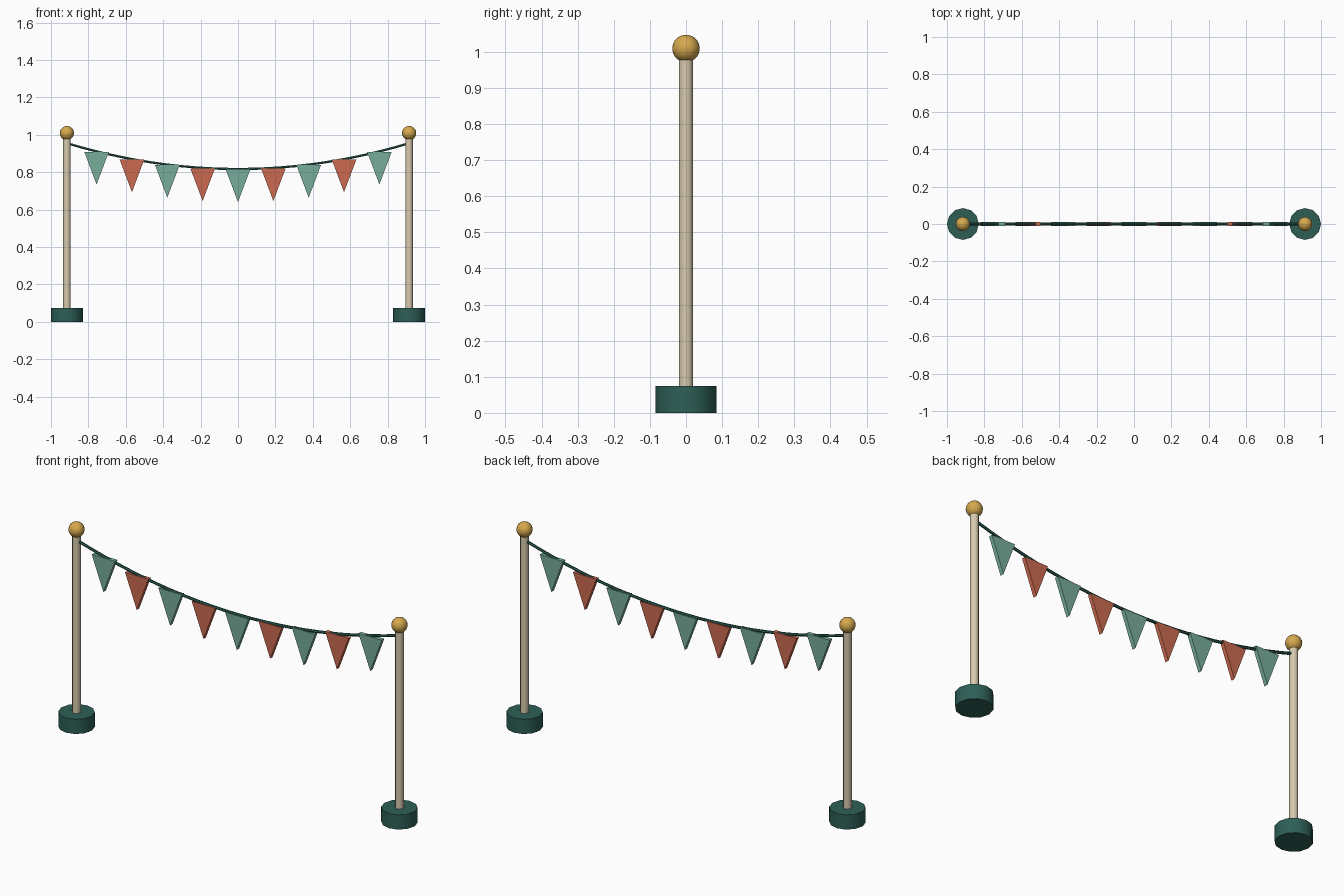
import bpy, bmesh, math

if "Cube" in bpy.data.objects:
    bpy.data.objects.remove(bpy.data.objects["Cube"])


def material(name, hex_rgb):
    def lin(c):
        return c / 12.92 if c <= 0.04045 else ((c + 0.055) / 1.055) ** 2.4
    m = bpy.data.materials.new(name)
    m.diffuse_color = [lin(int(hex_rgb[i:i + 2], 16) / 255) for i in (0, 2, 4)] + [1]
    m.use_nodes = True
    m.node_tree.nodes["Principled BSDF"].inputs["Base Color"].default_value = m.diffuse_color
    return m


DARK = material("dark green", "2D5F56")
CREAM = material("cream", "D8CAAE")
GOLD = material("gold", "D6A94E")
MINT = material("soft green", "78AE9B")
RED = material("terracotta", "CB6A50")

POST_X = 0.915


def rope_z(x):
    return 0.817 + 0.138 * (x / POST_X) ** 2


def finish(name, mat, smooth=True):
    ob = bpy.context.object
    ob.name = name
    ob.data.materials.append(mat)
    if smooth:
        bpy.ops.object.shade_smooth_by_angle(angle=math.radians(40))
    return ob


def cylinder(name, mat, x, r, z0, z1, sides):
    bpy.ops.mesh.primitive_cylinder_add(vertices=sides, radius=r, depth=z1 - z0,
                                        location=(x, 0, (z0 + z1) / 2))
    finish(name, mat)


# Posts with round bases and ball finials
for side, x in (("left", -POST_X), ("right", POST_X)):
    cylinder(side + "_base", DARK, x, 0.085, 0, 0.075, 12)
    cylinder(side + "_post", CREAM, x, 0.02, 0.07, 0.98, 12)
    bpy.ops.mesh.primitive_uv_sphere_add(segments=16, ring_count=10, radius=0.038,
                                         location=(x, 0, 1.009))
    finish(side + "_finial", GOLD)

# Sagging rope
curve = bpy.data.curves.new("rope", "CURVE")
curve.dimensions = "3D"
curve.bevel_depth = 0.007
curve.bevel_resolution = 1
curve.use_fill_caps = True
N = 24
spline = curve.splines.new("POLY")
spline.points.add(N)
for i, p in enumerate(spline.points):
    x = -POST_X + 2 * POST_X * i / N
    p.co = (x, 0, rope_z(x), 1)
rope = bpy.data.objects.new("rope", curve)
bpy.context.collection.objects.link(rope)
bpy.ops.object.select_all(action="DESELECT")
rope.select_set(True)
bpy.context.view_layer.objects.active = rope
bpy.ops.object.convert(target="MESH")
finish("rope", DARK)

# Triangular pennants hung at even steps, alternating colours
T = 0.01
for i in range(9):
    x = (i - 4) * 0.189
    z = rope_z(x) - 0.002
    bm = bmesh.new()
    tri = [(x - 0.066, z), (x, z - 0.175), (x + 0.066, z)]
    face = bm.faces.new([bm.verts.new((a, -T, b)) for a, b in tri])
    ext = bmesh.ops.extrude_face_region(bm, geom=[face])
    bmesh.ops.translate(bm, vec=(0, 2 * T, 0),
                        verts=[v for v in ext["geom"] if isinstance(v, bmesh.types.BMVert)])
    bmesh.ops.recalc_face_normals(bm, faces=bm.faces)
    me = bpy.data.meshes.new("pennant")
    bm.to_mesh(me)
    bm.free()
    me.materials.append(RED if i % 2 else MINT)
    bpy.context.collection.objects.link(bpy.data.objects.new("pennant_%d" % (i + 1), me))
